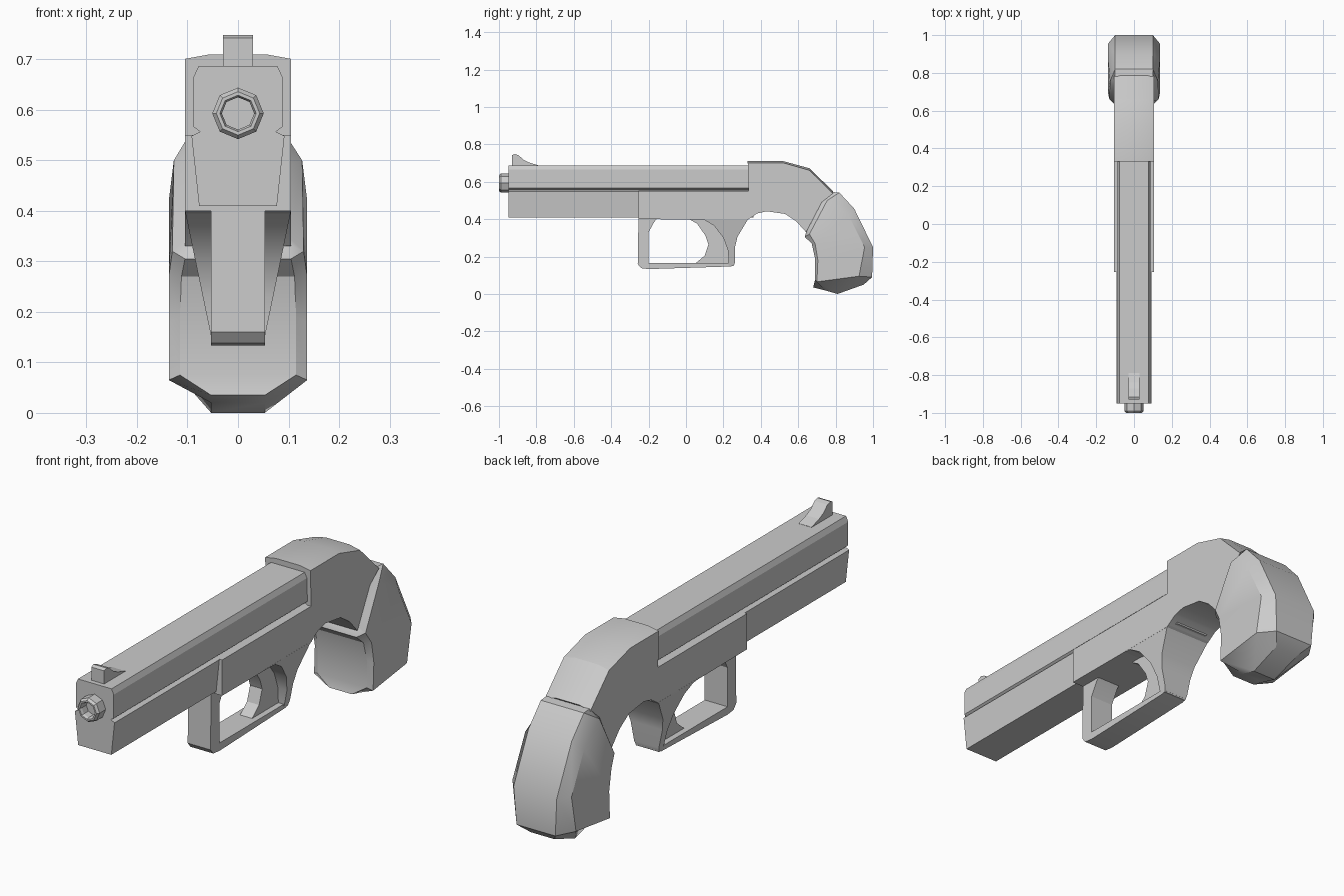
import bpy, bmesh, math
from math import radians


def finish(name, bm, smooth=None):
    bmesh.ops.recalc_face_normals(bm, faces=bm.faces)
    me = bpy.data.meshes.new(name)
    bm.to_mesh(me)
    bm.free()
    ob = bpy.data.objects.new(name, me)
    bpy.context.collection.objects.link(ob)
    if smooth:
        bpy.ops.object.select_all(action='DESELECT')
        ob.select_set(True)
        bpy.context.view_layer.objects.active = ob
        bpy.ops.object.shade_smooth_by_angle(angle=radians(smooth))
    return ob


def loft(name, rings, smooth=None, fold_caps=False):
    """Skin a list of equal-length rings and close both ends."""
    bm = bmesh.new()
    vs = [[bm.verts.new(p) for p in r] for r in rings]
    n = len(vs[0])
    for a, b in zip(vs, vs[1:]):
        for i in range(n):
            j = (i + 1) % n
            bm.faces.new((a[i], a[j], b[j], b[i]))
    for r in (vs[0], vs[-1]):
        if fold_caps:      # mirrored ring: strips from right to left
            for i in range(n // 2 - 1):
                bm.faces.new((r[i], r[i + 1], r[n - 2 - i], r[n - 1 - i]))
        else:
            bm.faces.new(r)
    return finish(name, bm, smooth)


def side_profile(name, pts, width, smooth=None):
    """Extrude a (y, z) outline across x; width may depend on z."""
    w = width if callable(width) else (lambda z: width)
    return loft(name, [[(s * w(z), y, z) for y, z in pts] for s in (-1, 1)], smooth)


# Barrel: grooved cross-section run along y
half = [(0.077, 0.41), (0.092, 0.548), (0.075, 0.557), (0.088, 0.566),
        (0.088, 0.665), (0.078, 0.687)]
section = half + [(-x, z) for x, z in reversed(half)]
loft("barrel", [[(x, y, z) for x, z in section] for y in (-0.95, 0.36)])

# Muzzle: eight-sided ring with a bore
loft("muzzle", [[(r * math.sin(i * math.pi / 4), y, 0.593 + r * math.cos(i * math.pi / 4))
                 for i in range(8)]
                for y, r in ((-0.94, 0.051), (-0.99, 0.051), (-1.0, 0.043),
                             (-1.0, 0.036), (-0.99, 0.032), (-0.96, 0.032))])

# Front sight
side_profile("front_sight", [(-0.93, 0.68), (-0.93, 0.742), (-0.915, 0.748), (-0.895, 0.742),
                             (-0.87, 0.718), (-0.84, 0.703), (-0.79, 0.688), (-0.79, 0.68)], 0.03)

# Frame: (y, z, edge drop) so the spine is slightly crowned
frame = [(-0.255, 0.40, 0), (-0.255, 0.55, 0), (0.335, 0.55, 0), (0.33, 0.71, 0.009),
         (0.52, 0.71, 0.009), (0.66, 0.672, 0.011), (0.785, 0.55, 0.013), (0.725, 0.49, 0),
         (0.642, 0.33, 0), (0.59, 0.388, 0), (0.53, 0.428, 0), (0.43, 0.442, 0),
         (0.38, 0.43, 0), (0.33, 0.397, 0)]
loft("frame", [[(x, y, z - (d if abs(x) > 0.1 else 0)) for y, z, d in frame]
               for x in (-0.105, -0.055, 0.055, 0.105)], 25)

# Rear post of the guard, tapering in width downwards
side_profile("guard_rear_post", [(0.03, 0.402), (0.10, 0.395), (0.15, 0.365), (0.20, 0.30),
                                 (0.225, 0.23), (0.228, 0.15), (0.255, 0.15), (0.262, 0.17),
                                 (0.262, 0.25), (0.275, 0.305), (0.33, 0.397), (0.34, 0.402)],
             lambda z: 0.053 + 0.052 * (z - 0.15) / 0.25, 25)

# Guard front and bottom
side_profile("trigger_guard", [(-0.254, 0.41), (-0.258, 0.16), (-0.24, 0.138), (-0.20, 0.133),
                               (0.24, 0.147), (0.257, 0.155), (0.255, 0.166), (-0.20, 0.166),
                               (-0.20, 0.33), (-0.17, 0.385), (-0.15, 0.41)], 0.053, 25)

# Trigger: curved blade running back into the rear post
side_profile("trigger", [(0.0, 0.41), (0.06, 0.375), (0.105, 0.31), (0.12, 0.265), (0.10, 0.205),
                         (0.05, 0.163), (0.10, 0.163), (0.235, 0.163), (0.235, 0.22),
                         (0.21, 0.30), (0.16, 0.37), (0.12, 0.41)], 0.028, 25)

# Grip: half-sections of (x, y, z) front to back, mirrored and lofted downwards
grip = [
    [(0.085, 0.645, 0.34), (0.104, 0.65, 0.345), (0.104, 0.725, 0.49), (0.10, 0.782, 0.545)],
    [(0.105, 0.635, 0.305), (0.130, 0.66, 0.32), (0.127, 0.755, 0.50), (0.10, 0.82, 0.542)],
    [(0.112, 0.672, 0.27), (0.137, 0.69, 0.27), (0.137, 0.87, 0.42), (0.10, 0.90, 0.455)],
    [(0.115, 0.69, 0.19), (0.137, 0.705, 0.18), (0.137, 0.955, 0.25), (0.10, 1.0, 0.25)],
    [(0.115, 0.69, 0.075), (0.137, 0.70, 0.065), (0.137, 0.925, 0.095), (0.09, 0.995, 0.09)],
    [(0.053, 0.68, 0.035), (0.053, 0.74, 0.02), (0.053, 0.81, 0.0), (0.055, 0.95, 0.05)],
]
loft("grip", [r + [(-x, y, z) for x, y, z in reversed(r)] for r in grip], 30, True)
